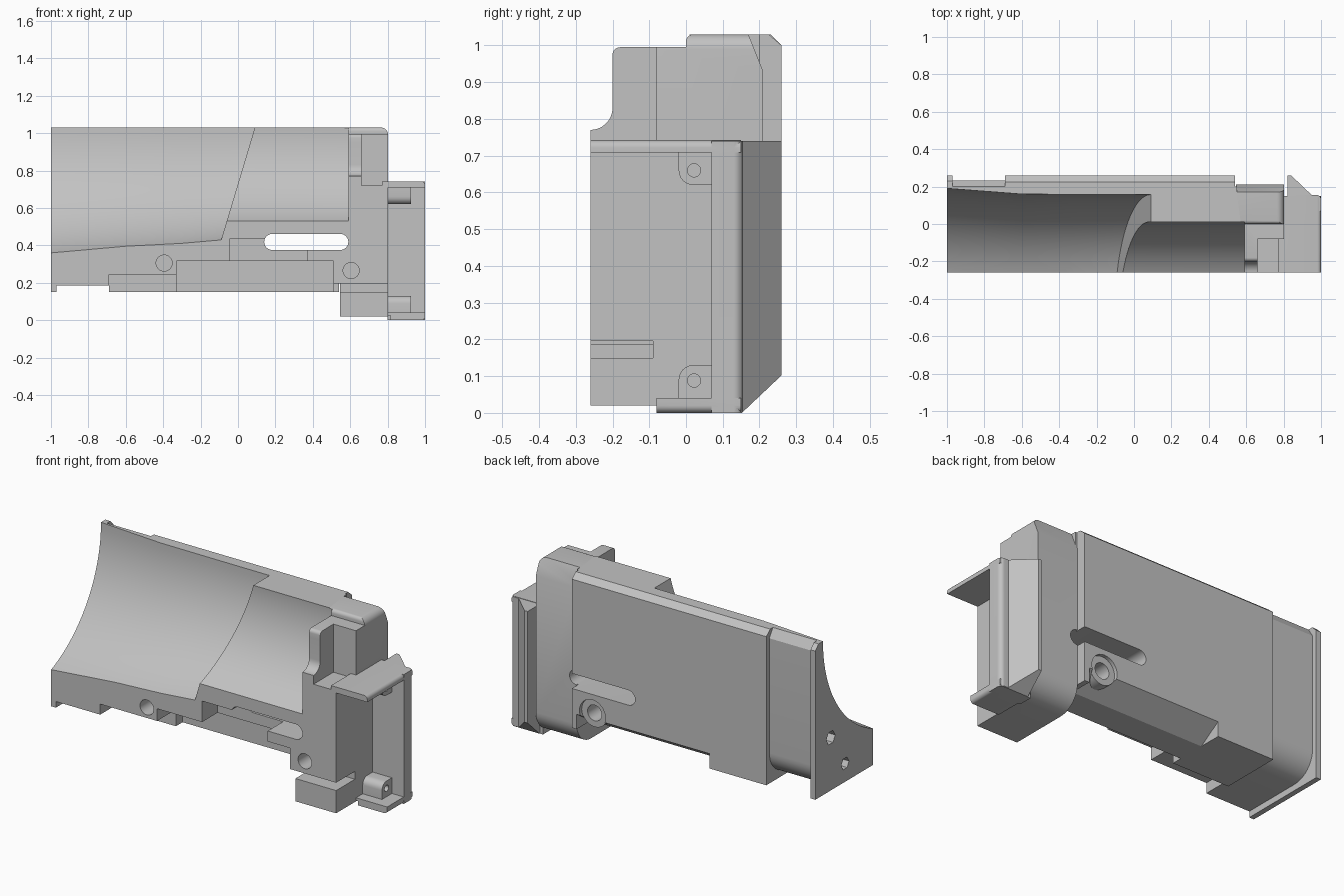
import bpy, bmesh, math
from math import radians, sin, cos

old = bpy.data.objects.get("Cube")
if old:
    bpy.data.objects.remove(old)

grey = bpy.data.materials.new("plain grey")
grey.use_nodes = True
tone = (0.54, 0.54, 0.54, 1)
grey.diffuse_color = tone
grey.node_tree.nodes["Principled BSDF"].inputs["Base Color"].default_value = tone


def make(name, bm):
    bmesh.ops.recalc_face_normals(bm, faces=bm.faces)
    mesh = bpy.data.meshes.new(name)
    bm.to_mesh(mesh)
    bm.free()
    mesh.materials.append(grey)
    obj = bpy.data.objects.new(name, mesh)
    bpy.context.scene.collection.objects.link(obj)
    return obj


def loft(name, rings):
    """Closed solid through matching rings of points."""
    bm = bmesh.new()
    loops = [[bm.verts.new(p) for p in ring] for ring in rings]
    n = len(loops[0])
    for a, b in zip(loops, loops[1:]):
        for i in range(n):
            j = (i + 1) % n
            bm.faces.new((a[i], a[j], b[j], b[i]))
    bm.faces.new(loops[0][::-1])
    bm.faces.new(loops[-1])
    return make(name, bm)


def prism(name, pts, axis, lo, hi):
    """Flat profile pushed along an axis: x uses (y, z), y uses (x, z), z uses (x, y)."""
    def place(p, t):
        return {"x": (t, p[0], p[1]), "y": (p[0], t, p[1]), "z": (p[0], p[1], t)}[axis]
    return loft(name, [[place(p, t) for p in pts] for t in (lo, hi)])


def box(name, x, y, z):
    return prism(name, [(x[0], y[0]), (x[1], y[0]), (x[1], y[1]), (x[0], y[1])], "z", *z)


def arc(cx, cz, r, start, end, n):
    return [(cx + r * cos(radians(start + (end - start) * i / n)),
             cz + r * sin(radians(start + (end - start) * i / n))) for i in range(n + 1)]


def disc(cx, cz, r, n=32):
    return arc(cx, cz, r, 0, 360, n)[:-1]


def combine(target, tool, operation):
    mod = target.modifiers.new(operation.lower(), "BOOLEAN")
    mod.operation, mod.solver, mod.object = operation, "EXACT", tool
    bpy.context.view_layer.objects.active = target
    bpy.ops.object.modifier_apply(modifier=mod.name)
    bpy.data.objects.remove(tool)


FRONT = -0.26

# Main shell with stepped necks and a thin end flange
body = prism("housing_half", [(FRONT, .15), (.26, .15), (.26, 1.0), (.225, 1.03), (FRONT, 1.03)],
             "x", -.69, .54)
flange = prism("end_flange", [(FRONT, .15), (.26, .15), (.26, 1.0), (.23, 1.03), (FRONT, 1.03)],
               "x", -1, -.97)
rear_neck = prism("rear_neck", [(FRONT, .185)] + arc(.092, .325, .14, -90, 0, 10)
                  + [(.232, .98), (.2, 1.03), (FRONT, 1.03)], "x", -.97, -.69)
front_neck = prism("front_neck", [(FRONT, .02)] + arc(.08, .15, .13, -90, 0, 10)
                   + [(.21, .93), (.17, 1.03), (FRONT, 1.03)], "x", .545, .803)
bridge = box("neck_bridge", (.53, .55), (FRONT, .2), (.195, 1.03))
for part in (flange, rear_neck, front_neck, bridge):
    combine(body, part, "UNION")


# Flared large bore ending on a slanted plane, and the smaller bore beyond it
def ring(x, centre, r, slant=0):
    return [(x + slant * (z - .43), y, z) for y, z in disc(centre, 1.03, r, 128)]


cuts = [
    loft("large_bore", [ring(-1.02, -.534, .726), ring(-.6, -.53, .69), ring(-.3, -.51, .668),
                        ring(-.09, -.485, .642, .3)]),
    prism("small_bore", disc(-.53, 1.0, .541, 128), "x", -.25, .59),
    # End wall steps
    prism("wall_top_step", [(-.4, 1.2), (-.4, .95), (-.2, .95)] + arc(-.18, .975, .02, 180, 90, 5)
          + [(0, .995)] + arc(.02, 1.01, .02, 180, 90, 5) + [(.02, 1.2)], "x", .57, .9),
    prism("wall_front_step", [(-.4, .77), (FRONT, .77)] + arc(FRONT, .83, .06, -80, 0, 8)
          + [(-.2, 1.2), (-.4, 1.2)], "x", .57, .67),
    box("wall_notch", (.66, .9), (-.4, -.08), (.72, 1.2)),
    prism("corner_round", [(.9, 1.2), (.763, 1.2)] + arc(.763, .99, .04, 90, 0, 8) + [(.9, .99)],
          "y", -.4, .4),
    # Underside recesses and chamfer
    box("shallow_recess", (-.69, -.33), (-.4, -.09), (0, .245)),
    box("deep_recess", (-.33, .51), (-.4, -.03), (0, .315)),
    prism("rear_chamfer", [(.13, .15), (.28, .248), (.28, .05), (.13, .05)], "x", -.33, .51),
    box("clip_slot", (.5, .9), (-.4, -.09), (.15, .195)),
    # Front pocket, through slot and screw holes
    box("front_pocket", (-.045, .37), (-.4, -.12), (.3, .435)),
    prism("through_slot", arc(.183, .418, .043, 90, 270, 12) + arc(.547, .418, .043, -90, 90, 12),
          "y", -.4, .4),
    prism("left_screw_hole", disc(-.395, .305, .043), "y", -.4, 0),
    prism("right_screw_hole", disc(.605, .265, .043), "y", -.4, .05),
    prism("upper_end_hole", disc(.12, .452, .04, 6), "x", -1.1, -.8),
    prism("lower_end_hole", disc(-.01, .255, .035, 6), "x", -1.1, -.8),
]
for cut in cuts:
    combine(body, cut, "DIFFERENCE")

# Round screw boss standing out of the rear chamfer, with a shallow counterbore
combine(body, prism("screw_boss", disc(.41, .262, .08), "y", .1, .25), "UNION")
combine(body, prism("counterbore", disc(.41, .262, .082), "y", .24, .4), "DIFFERENCE")
combine(body, prism("boss_hole", disc(.41, .262, .045), "y", .08, .4), "DIFFERENCE")

# End bracket: back wall with wedge, top and bottom lips, two screw tabs
bracket = prism("end_bracket", [(.8, .07), (1, .07)] + arc(.975, .13, .025, 0, 90, 5)
                + [(.95, .155), (.84, .26), (.82, .26), (.82, .15), (.8, .15)], "z", 0, .74)
combine(bracket, prism("wedge_trim", [(.152, 0), (.3, .14), (.3, -.1), (.152, -.1)],
                       "x", .7, 1.1), "DIFFERENCE")
combine(bracket, prism("top_lip", [(.77, .708), (1, .708)] + arc(.98, .722, .02, 0, 90, 5)
                       + [(.77, .742)], "y", FRONT, .15), "UNION")
combine(bracket, prism("bottom_lip", [(.815, .04), (.815, 0)] + arc(.98, .02, .02, -90, 0, 5)
                       + [(1, .04)], "y", -.08, .15), "UNION")
combine(bracket, box("lip_root", (.79, .82), (-.08, .1), (.025, .04)), "UNION")
for z_in, z_out, z_hole, turn in ((.62, .72, .66, 1), (.13, .03, .088, -1)):
    corner = arc(.02, z_in + .04 * turn, .04, 180, 180 + 90 * turn, 6)
    tab = prism("screw_tab", [(.09, z_out), (-.02, z_out)] + corner + [(.09, z_in)],
                "x", .79, .925)
    combine(tab, prism("tab_hole", disc(.022, z_hole, .018, 20), "x", .84, 1), "DIFFERENCE")
    combine(bracket, tab, "UNION")
combine(body, bracket, "UNION")

# Smooth curved faces, keep hard edges
bpy.ops.object.select_all(action="DESELECT")
body.select_set(True)
bpy.context.view_layer.objects.active = body
bpy.ops.object.shade_smooth_by_angle(angle=radians(30))
